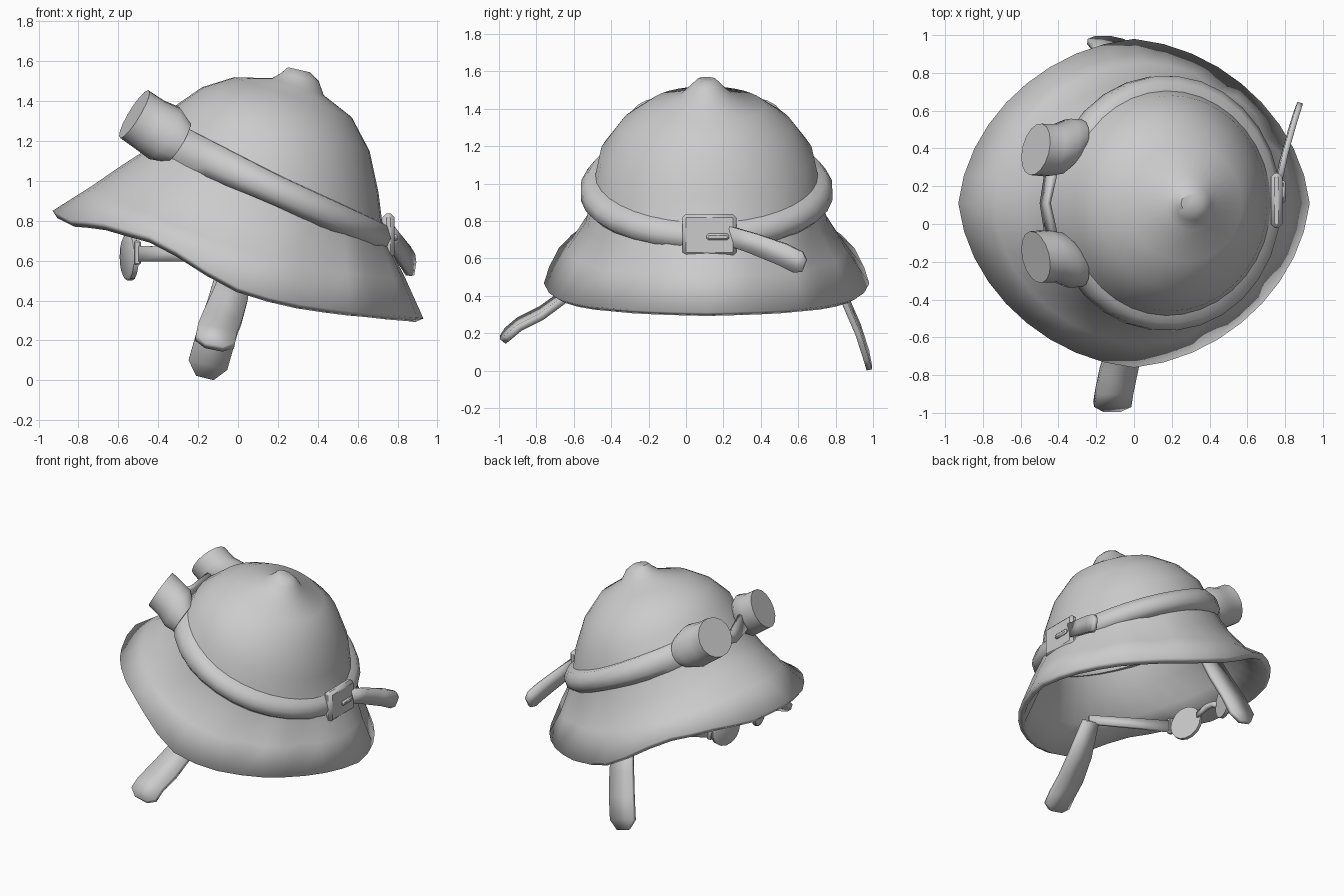
import bpy, bmesh, math
from mathutils import Vector, Matrix

cube = bpy.data.objects.get("Cube")
if cube:
    bpy.data.objects.remove(cube, do_unlink=True)

MID = 0.11          # the hat's own plane of symmetry, y = MID
SEG = 36

grey = bpy.data.materials.new("plain grey")
grey.use_nodes = True
grey.diffuse_color = (0.6, 0.6, 0.6, 1)
grey.node_tree.nodes["Principled BSDF"].inputs["Base Color"].default_value = (0.6, 0.6, 0.6, 1)


def finish(name, bm, thick=0, angle=40, offset=-1):
    bmesh.ops.recalc_face_normals(bm, faces=bm.faces)
    me = bpy.data.meshes.new(name)
    bm.to_mesh(me)
    bm.free()
    me.materials.append(grey)
    ob = bpy.data.objects.new(name, me)
    bpy.context.collection.objects.link(ob)
    if thick:
        mod = ob.modifiers.new("thickness", "SOLIDIFY")
        mod.thickness, mod.offset = thick, offset
    bpy.ops.object.select_all(action="DESELECT")
    ob.select_set(True)
    bpy.context.view_layer.objects.active = ob
    bpy.ops.object.shade_smooth_by_angle(angle=math.radians(angle))
    return ob


def loft(rows, around=True, caps=()):
    """Skin rows of points; around closes each row, caps fills the named rows."""
    bm = bmesh.new()
    vs = [[bm.verts.new(p) for p in row] for row in rows]
    n = len(rows[0])
    for a, b in zip(vs, vs[1:]):
        for j in range(n - (not around)):
            k = (j + 1) % n
            bm.faces.new((a[j], a[k], b[k], b[j]))
    for c in caps:
        bm.faces.new(vs[c])
    return bm


def ribbon(name, path, widths, across, thick):
    across = Vector(across).normalized()
    rows = [[Vector(p) - across * w, Vector(p) + across * w] for p, w in zip(path, widths)]
    return finish(name, loft(rows, around=False), thick, offset=0)


def block(name, center, size, tilt=0, bevel=0.012):
    bm = bmesh.new()
    bmesh.ops.create_cube(bm, size=1)
    bmesh.ops.scale(bm, vec=size, verts=bm.verts)
    bmesh.ops.bevel(bm, geom=bm.edges[:], offset=bevel, segments=1, affect="EDGES")
    turn = Matrix.Rotation(math.radians(tilt), 4, "Y")
    bmesh.ops.transform(bm, matrix=Matrix.Translation(center) @ turn, verts=bm.verts)
    return finish(name, bm)


def circle(center, normal, radius, n=16):
    normal = Vector(normal).normalized()
    u = normal.cross((0, 0, 1)).normalized()
    v = u.cross(normal)
    return [Vector(center) + radius * (u * math.cos(t) + v * math.sin(t))
            for t in (2 * math.pi * i / n for i in range(n))]


# Hat: tilted rings from the brim edge up to the crown knob
EDGE = [(-0.93, .84), (-0.85, .795), (-0.7, .785), (-0.4, .705), (-0.13, .525), (.04, .435),
        (.28, .375), (.55, .335), (.93, .3)]


def edge_height(x):
    for (x0, z0), (x1, z1) in zip(EDGE, EDGE[1:]):
        if x <= x1:
            return z0 + (z1 - z0) * (x - x0) / (x1 - x0)
    return EDGE[-1][1]


def ring(left, right, half_width, z_left, z_right, sag=0, fold=0, corner=0):
    """Tilted ellipse; sag drops its sides, fold dents its back, corner flattens its diagonals."""
    cx, rx = (left + right) / 2, (right - left) / 2
    pts = []
    for i in range(SEG):
        t = 2 * math.pi * i / SEG
        c, s = math.cos(t), math.sin(t)
        k = 1 - corner * abs(math.sin(2 * t))
        if 0.3 < c < 0.95:
            k -= fold * max(0, math.cos(12 * t))
        pts.append(Vector((cx + rx * c * k, MID + half_width * s * k,
                           (z_left + z_right) / 2 + (z_right - z_left) / 2 * c - sag * s * s)))
    return pts


brim = ring(-0.93, .93, .87, 0, 0, corner=.05)
for p in brim:
    p.z = edge_height(p.x) + 0.01
hat = [brim,
       ring(-0.74, .84, .745, .97, .51, sag=.09, fold=.05, corner=.02),
       ring(-0.58, .78, .645, 1.08, .63, sag=.06, fold=.02),
       ring(-0.44, .73, .615, 1.17, .74),
       ring(-0.31, .705, .57, 1.38, .94),
       ring(-0.18, .66, .46, 1.47, 1.15),
       ring(-0.02, .57, .31, 1.52, 1.32),
       ring(.17, .43, .14, 1.515, 1.43),
       ring(.215, .405, .09, 1.54, 1.5),
       ring(.25, .36, .05, 1.57, 1.545)]
finish("hat", loft(hat, caps=(-1,)), thick=0.045, angle=50)

# Headband: bulging strap round the crown, its ends inside the goggle cups
TILT = Vector((.42, 0, .91))
PROFILE = [(-0.02, -0.07), (.045, -0.075), (.085, -0.035), (.085, .02), (.045, .07), (-0.05, .075)]
rows = []
for i in range(25):
    t = math.radians(-146 + 292 * i / 24)
    c, s = math.cos(t), math.sin(t)
    grow = 1 + 0.4 * max(0, -c)
    row = []
    for out, up in PROFILE:
        x = .17 + (.515 + out) * c
        row.append(Vector((x, MID + (.59 + out) * s, .965 - .46 * (x - .17))) + TILT * up * grow)
    rows.append(row)
finish("headband", loft(rows, caps=(0, -1)), angle=55)

# Paired parts: goggle cups, spectacle lenses, hinges and arms
for side, label in ((-1, "right"), (1, "left")):
    def at(x, dy, z):
        return Vector((x, MID + side * dy, z))

    look = Vector((-0.82, side * 0.2, 0.5))
    cup = [circle(at(-0.52, .285, 1.335), look, .14),
           circle(at(-0.44, .28, 1.28), look, .142),
           circle(at(-0.37, .30, 1.24), look, .152),
           circle(at(-0.30, .33, 1.195), look, .115)]
    finish(label + "_goggle", loft(cup, caps=(0, -1)), angle=45)

    gaze = Vector((-0.95, side * 0.28, 0))
    center = at(-0.545, .20, .62)
    lens = [circle(center + gaze * d, gaze, r) for d, r in ((.02, .105), (.01, .12), (-0.015, .12))]
    finish(label + "_spectacle_lens", loft(lens, caps=(0, -1)))
    block(label + "_hinge", at(-0.505, .325, .64), (.035, .03, .12), bevel=0.006)
    arm = [at(-0.5, .325, .635), at(-0.25, .46, .63), at(0, .59, .62)]
    ribbon(label + "_spectacle_arm", arm, (.04, .035, .03), (0, 0, 1), 0.025)

# Spectacle bridge
ribbon("spectacle_bridge", [(-0.56, MID + d, .64 + .03 * math.cos(d * 14)) for d in (-0.1, -0.05, 0, .05, .1)],
       [.018] * 5, (0, 0, 1), 0.025)

# Goggle bridge
ribbon("goggle_bridge", [(-0.44, MID - .16, 1.26), (-0.47, MID, 1.22), (-0.44, MID + .16, 1.26)],
       (.06, .045, .06), (.35, 0, .94), 0.03)

# Buckle, prong and loose strap end at the back
block("buckle", (.755, .125, .725), (.06, .29, .225), bevel=0.02)
block("buckle_prong", (.79, .17, .715), (.025, .12, .035), bevel=0.01)
ribbon("strap_tail", [(.765, .22, .725), (.795, .36, .68), (.84, .52, .62), (.865, .6, .58), (.875, .63, .56)],
       (.05, .055, .06, .06, .035), (.15, .35, .92), 0.03)

# Chin straps hanging from inside the brim
ribbon("right_chin_strap", [(0, -0.46, .6), (-0.04, -0.62, .42), (-0.08, -0.77, .31),
                            (-0.105, -0.89, .25), (-0.115, -0.955, .195), (-0.12, -0.98, .165)],
       (.06, .09, .1, .1, .1, .045), (1, 0, -0.2), 0.04)
ribbon("left_chin_strap", [(-0.01, .76, .6), (-0.06, .85, .38), (-0.11, .92, .22),
                           (-0.15, .965, .08), (-0.165, .98, .015)],
       (.08, .095, .1, .1, .045), (1, 0, -0.25), 0.03)
